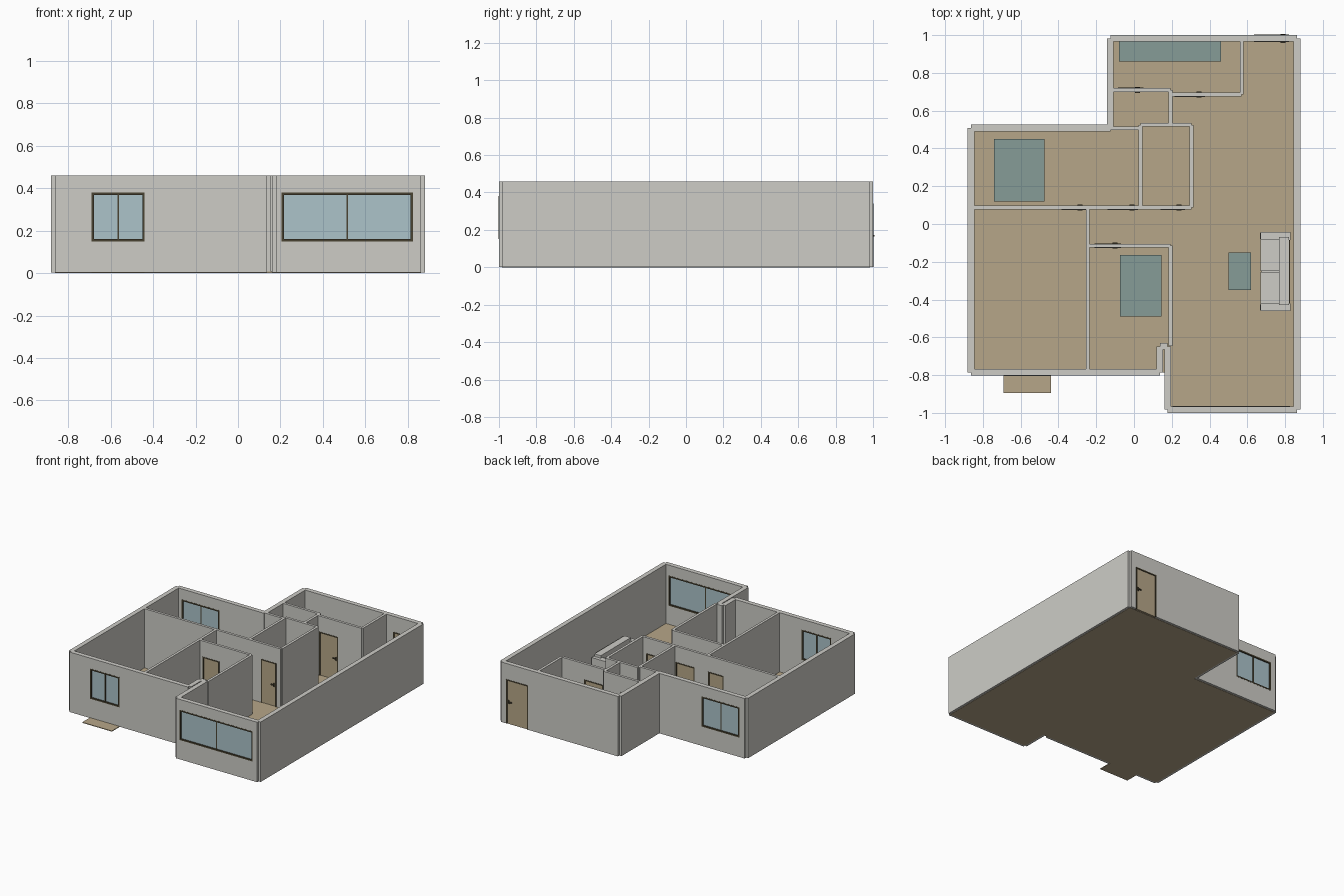
import bpy
import bmesh
from mathutils import Matrix, Vector

if "Cube" in bpy.data.objects:
    bpy.data.objects.remove(bpy.data.objects["Cube"], do_unlink=True)


def material(name, rgb):
    linear = [(c / 255) ** 2.2 for c in rgb] + [1]
    mat = bpy.data.materials.new(name)
    mat.use_nodes = True
    mat.diffuse_color = linear
    mat.node_tree.nodes["Principled BSDF"].inputs["Base Color"].default_value = linear
    return mat


PLASTER = material("pale_plaster", (204, 203, 197))
TAN = material("tan_wood", (181, 165, 135))
GLASS = material("pale_blue_glass", (171, 194, 201))
TEAL = material("muted_teal", (133, 155, 150))
DARK = material("dark_bronze", (74, 68, 52))

HEIGHT = 0.46
BASE = 0.002
OUTER, INNER = 0.035, 0.02
DOOR_TOP = 0.34
SILL, HEAD = 0.15, 0.38


def add_box(bm, x0, x1, y0, y1, z0, z1):
    centre = Vector(((x0 + x1) / 2, (y0 + y1) / 2, (z0 + z1) / 2))
    size = Vector((x1 - x0, y1 - y0, z1 - z0))
    bmesh.ops.create_cube(bm, size=1, matrix=Matrix.Translation(centre) @ Matrix.Diagonal(size).to_4x4())


def finish(name, bm, mat):
    mesh = bpy.data.meshes.new(name)
    bm.to_mesh(mesh)
    bm.free()
    mesh.materials.append(mat)
    obj = bpy.data.objects.new(name, mesh)
    bpy.context.collection.objects.link(obj)
    return obj


def boxes(name, mat, *extents):
    bm = bmesh.new()
    for e in extents:
        add_box(bm, *e)
    return finish(name, bm, mat)


def wall_x(bm, y, x0, x1, thick, openings=()):
    """Wall along x, split into piers, sills and lintels around openings."""
    lo, hi = y - thick / 2, y + thick / 2
    start = x0
    for a, b, bottom, top in sorted(openings):
        add_box(bm, start, a, lo, hi, BASE, HEIGHT)
        add_box(bm, a, b, lo, hi, top, HEIGHT)
        if bottom > BASE:
            add_box(bm, a, b, lo, hi, BASE, bottom)
        start = b
    add_box(bm, start, x1, lo, hi, BASE, HEIGHT)


def wall_y(bm, x, y0, y1, thick):
    add_box(bm, x - thick / 2, x + thick / 2, y0, y1, BASE, HEIGHT)


def frame_boxes(a, b, lo, hi, z0, z1, w):
    return [(a, a + w, lo, hi, z0, z1), (b - w, b, lo, hi, z0, z1),
            (a + w, b - w, lo, hi, z1 - w, z1)]


def window(name, y, a, b):
    lo, hi, w = y - 0.0185, y + 0.0185, 0.011
    mid = (a + b) / 2
    bars = frame_boxes(a, b, lo, hi, SILL, HEAD, w)
    bars += [(a + w, b - w, lo, hi, SILL, SILL + w),
             (mid - 0.004, mid + 0.004, y - 0.014, y + 0.014, SILL + w, HEAD - w)]
    boxes(name + "_frame", DARK, *bars)
    boxes(name + "_glass", GLASS, (a + w, b - w, y - 0.01, y + 0.01, SILL + w, HEAD - w))


def door(name, y, a, b, thick):
    lo, hi, w = y - thick / 2 - 0.002, y + thick / 2 + 0.002, 0.009
    bars = frame_boxes(a, b, lo, hi, BASE, DOOR_TOP, w)
    boxes(name + "_frame", DARK, *bars)
    half = thick / 2 - 0.003
    boxes(name + "_leaf", TAN, (a + w, b - w, y - half, y + half, BASE, DOOR_TOP - w))
    # Lever handles on both sides
    boxes(name + "_handle", DARK,
          (b - 0.045, b - 0.018, lo - 0.004, hi + 0.004, 0.165, 0.173),
          (b - 0.025, b - 0.017, lo, hi, 0.155, 0.183))


# Floor slab
bm = bmesh.new()
outline = [(0.863, -0.983), (0.863, 0.983), (-0.125, 0.983), (-0.125, 0.508),
           (-0.863, 0.508), (-0.863, -0.785), (0.178, -0.785), (0.178, -0.983)]
face = bm.faces.new([bm.verts.new((x, y, 0)) for x, y in outline])
top = bmesh.ops.extrude_face_region(bm, geom=[face])
bmesh.ops.translate(bm, vec=(0, 0, 0.008), verts=[v for v in top["geom"] if isinstance(v, bmesh.types.BMVert)])
bmesh.ops.recalc_face_normals(bm, faces=bm.faces)
finish("floor", bm, TAN)
boxes("front_ledge", TAN, (-0.69, -0.44, -0.895, -0.785, 0, 0.005))

# Windows and doors: name, wall position, extent along x
windows = [("bedroom_window", -0.785, -0.69, -0.44),
           ("living_window", -0.983, 0.205, 0.825),
           ("back_window", 0.508, -0.82, -0.5)]
doors = [("entrance_door", 0.983, 0.635, 0.82, OUTER),
         ("kitchen_door", 0.71, -0.085, 0.05, INNER),
         ("utility_door", 0.685, 0.215, 0.375, INNER),
         ("left_bedroom_door", 0.087, -0.385, -0.255, INNER),
         ("hall_door", 0.087, -0.14, 0.02, INNER),
         ("bathroom_door", 0.087, 0.14, 0.27, INNER),
         ("small_bedroom_door", -0.115, -0.21, -0.07, INNER)]
for args in windows:
    window(*args)
for args in doors:
    door(*args)


def openings(y):
    holes = [(a, b, SILL, HEAD) for _, wy, a, b in windows if wy == y]
    return holes + [(a, b, 0, DOOR_TOP) for _, wy, a, b, _ in doors if wy == y]


# Outer walls, each ending on the centre line of its neighbour
bm = bmesh.new()
for y, x0, x1 in [(-0.983, 0.178, 0.863), (0.983, -0.125, 0.863),
                  (-0.785, -0.863, 0.137), (0.508, -0.863, -0.125),
                  (-0.648, 0.137, 0.178)]:
    wall_x(bm, y, x0, x1, OUTER, openings(y))
for x, y0, y1 in [(0.863, -0.983, 0.983), (-0.863, -0.785, 0.508),
                  (-0.125, 0.508, 0.983), (0.178, -0.983, -0.648),
                  (0.137, -0.785, -0.648)]:
    wall_y(bm, x, y0, y1, OUTER)
finish("outer_walls", bm, PLASTER)

# Partition walls
bm = bmesh.new()
for y, x0, x1 in [(0.087, -0.855, 0.305), (-0.115, -0.245, 0.193),
                  (0.507, -0.125, 0.035), (0.525, 0.035, 0.305),
                  (0.71, -0.115, 0.193), (0.685, 0.193, 0.57)]:
    wall_x(bm, y, x0, x1, INNER, openings(y))
for x, y0, y1 in [(-0.245, -0.775, 0.087), (0.193, -0.645, -0.115),
                  (0.035, 0.087, 0.525), (0.305, 0.087, 0.525),
                  (0.193, 0.525, 0.71), (0.57, 0.685, 0.975)]:
    wall_y(bm, x, y0, y1, INNER)
finish("partition_walls", bm, PLASTER)

# Teal furniture blocks
for name, x0, x1, y0, y1, h in [
        ("large_bed", -0.74, -0.475, 0.12, 0.45, 0.085),
        ("small_bed", -0.075, 0.145, -0.49, -0.165, 0.085),
        ("coffee_table", 0.5, 0.62, -0.35, -0.15, 0.07),
        ("kitchen_counter", -0.08, 0.46, 0.86, 0.965, 0.15)]:
    boxes(name, TEAL, (x0, x1, y0, y1, 0.008, h))

# Sofa against the left wall
boxes("sofa_base", PLASTER, (0.675, 0.82, -0.42, -0.085, 0.015, 0.045))
boxes("sofa_cushions", PLASTER,
      (0.67, 0.775, -0.42, -0.253, 0.045, 0.075),
      (0.67, 0.775, -0.25, -0.085, 0.045, 0.075))
boxes("sofa_arms", PLASTER,
      (0.67, 0.828, -0.46, -0.42, 0.008, 0.105),
      (0.67, 0.828, -0.085, -0.042, 0.008, 0.105))
boxes("sofa_back", PLASTER, (0.768, 0.82, -0.43, -0.068, 0.045, 0.125))
boxes("sofa_trim", DARK,
      (0.82, 0.826, -0.42, -0.085, 0.015, 0.122),
      (0.667, 0.67, -0.455, -0.425, 0.015, 0.095),
      (0.667, 0.67, -0.08, -0.047, 0.015, 0.095))
